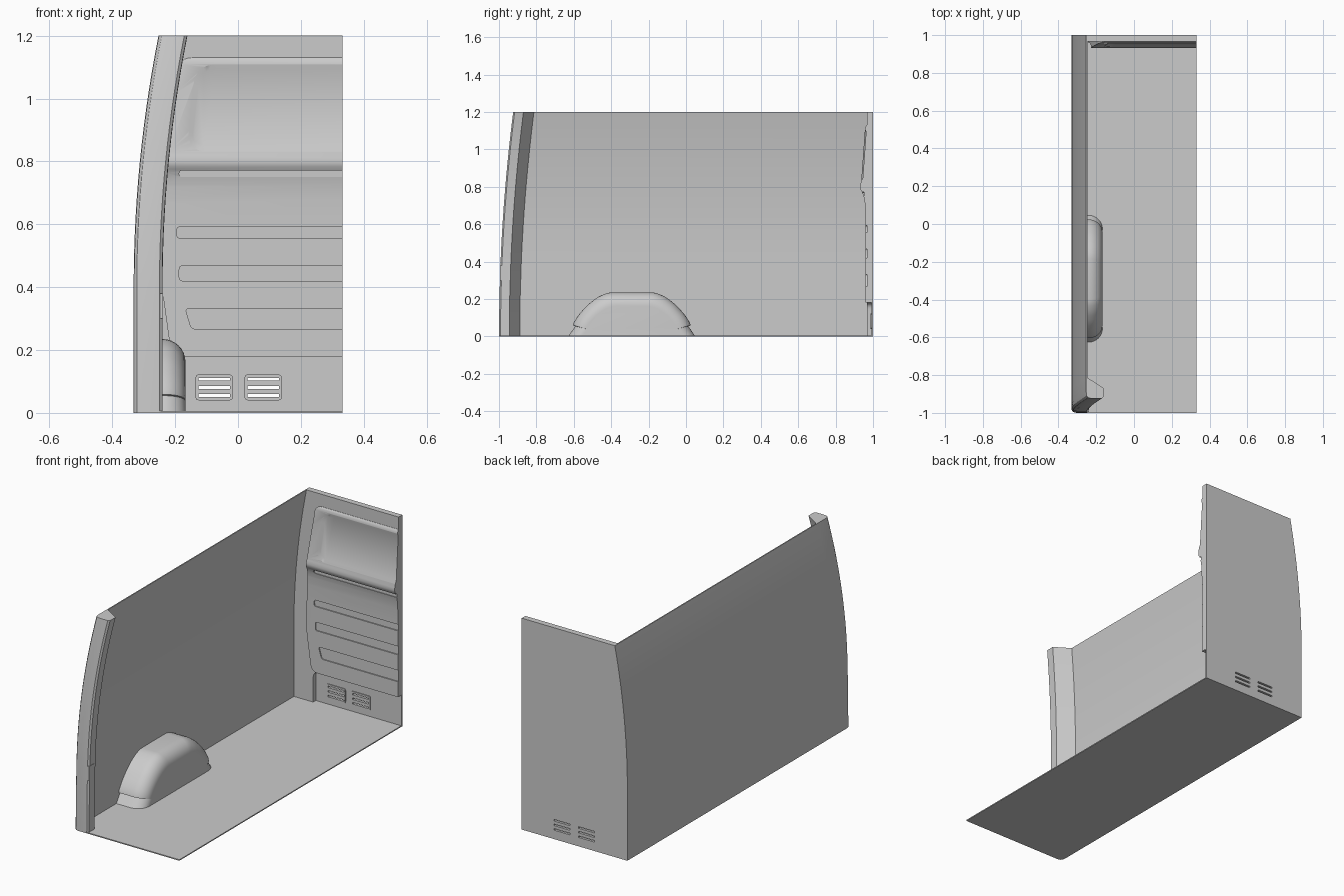
import bpy, bmesh, math
from mathutils import Vector

if "Cube" in bpy.data.objects:
    bpy.data.objects.remove(bpy.data.objects["Cube"])

W, H = 0.332, 1.2


def lean_x(z):
    return 0.079 * (max(z - 0.4, 0) / 0.8) ** 2


def lean_y(z):
    return 0.076 * (z / H) ** 2


def loft(name, rings, angle=30):
    """Solid through closed rings of equal point count, capped at both ends."""
    bm = bmesh.new()
    vs = [[bm.verts.new(p) for p in r] for r in rings]
    n = len(rings[0])
    for a, b in zip(vs, vs[1:]):
        for i in range(n):
            bm.faces.new((a[i], a[(i + 1) % n], b[(i + 1) % n], b[i]))
    bm.faces.new(vs[0])
    bm.faces.new(vs[-1])
    bmesh.ops.recalc_face_normals(bm, faces=bm.faces)
    me = bpy.data.meshes.new(name)
    bm.to_mesh(me)
    bm.free()
    ob = bpy.data.objects.new(name, me)
    bpy.context.collection.objects.link(ob)
    smooth(ob, angle)
    return ob


def smooth(ob, angle=30):
    bpy.ops.object.select_all(action='DESELECT')
    ob.select_set(True)
    bpy.context.view_layer.objects.active = ob
    bpy.ops.object.shade_smooth_by_angle(angle=math.radians(angle))


def rounded(pts, r, n=6):
    """Polygon with softened corners."""
    pts = [Vector(p) for p in pts]
    out = []
    for i, c in enumerate(pts):
        u, v = pts[i - 1] - c, pts[(i + 1) % len(pts)] - c
        a = c + u.normalized() * min(r, u.length * 0.45)
        b = c + v.normalized() * min(r, v.length * 0.45)
        for k in range(n + 1):
            t = k / n
            out.append(a * (1 - t) ** 2 + c * 2 * t * (1 - t) + b * t * t)
    return out


def prism_y(name, outline, y0, y1):
    return loft(name, [[(x, y, z) for x, z in outline] for y in (y0, y1)])


def rect(x0, x1, z0, z1):
    return [(x0, z0), (x1, z0), (x1, z1), (x0, z1)]


def boolean(ob, cutter, op='DIFFERENCE'):
    m = ob.modifiers.new("cut", 'BOOLEAN')
    m.object, m.operation, m.solver = cutter, op, 'EXACT'
    bpy.ops.object.select_all(action='DESELECT')
    ob.select_set(True)
    bpy.context.view_layer.objects.active = ob
    bpy.ops.object.modifier_apply(modifier=m.name)
    bpy.data.objects.remove(cutter)


levels = [0, 0.2, 0.4] + [0.4 + 0.8 * i / 14 for i in range(1, 15)]

# Floor sheet with a rounded rear corner
corner = [(-0.305, -1), (-0.322, -0.995), (-0.33, -0.985), (-W, -0.965)]
floor_pts = [(-W, 1), (W, 1), (W, -1)] + corner
loft("floor", [[(x, y, z) for x, y in floor_pts] for z in (0, 0.006)])

# Curved side wall, thin sheet
t = 0.006
loft("side_wall", [[(-W + lean_x(z), -0.9 + lean_y(z), z), (-W + lean_x(z), 1, z),
                    (-W + t + lean_x(z), 1, z), (-W + t + lean_x(z), -0.9 + lean_y(z), z)]
                   for z in levels])

# Rear pillar swept up the same curve
section = [(-W, -0.885)] + corner[::-1] + [(-0.25, -1), (-0.241, -0.992), (-0.24, -0.945)]
loft("rear_pillar", [[(x + lean_x(z), y + lean_y(z), z) for x, y in section] for z in levels])
loft("striker_plate", [[(x, y, z) for x, z in rect(-0.248, -0.2385, 0.3, 0.38)]
                       for y in (-0.9955, -0.95)])

# Wheel arch with rolled inner edge
arch = [(0.34, 0), (0.322, 0.055), (0.285, 0.115), (0.235, 0.17), (0.18, 0.212), (0.125, 0.235)]
arch = rounded(arch[1:] + [(-y, z) for y, z in arch[1:][::-1]], 0.02, 2)
arch = [(0.34, 0)] + [(p.x, p.y) for p in arch] + [(-0.34, 0)]
R = 0.073
steps = [(-W + 0.002, 0)] + [(-0.24 + R * math.sin(a), R * (1 - math.cos(a)))
                             for a in [math.pi / 2 * i / 8 for i in range(9)]]
loft("wheel_arch", [[(x, -0.29 + y * (0.34 - d) / 0.34, z * (0.235 - d) / 0.235)
                     for y, z in arch] for x, d in steps], 40)

# Bulkhead backing plate, recessed at the bottom
outline = [(-W + lean_x(z), z) for z in levels] + [(W, H), (W, 0)]
backing = prism_y("bulkhead_plate", outline, 0.967, 1)
recess = rounded([(-0.205, -0.1), (0.5, -0.1), (0.5, 0.18), (-0.205, 0.18)], 0.035)
boolean(backing, prism_y("recess_cutter", recess, 0.8, 0.991))

# Two louvred vents through the recessed plate
for i, x in enumerate((-0.135, 0.021)):
    frame = prism_y(f"vent_frame_{i + 1}",
                    rounded(rect(x, x + 0.118, 0.04, 0.122), 0.01, 3), 0.986, 0.992)
    for z in (0.055, 0.081, 0.107):
        for part in (backing, frame):
            boolean(part, prism_y("slot_cutter",
                                  rect(x + 0.009, x + 0.109, z - 0.0045, z + 0.0045), 0.9, 1.1))
    smooth(frame)
smooth(backing)

# Bulkhead lining: side profile trimmed by its front outline
profile = [(0.975, 0.1), (0.961, 0.1), (0.961, 0.6), (0.959, 0.68), (0.955, 0.725), (0.949, 0.752),
           (0.942, 0.77), (0.934, 0.784), (0.931, 0.795), (0.932, 0.81), (0.937, 0.83),
           (0.957, 1.11), (0.96, 1.122), (0.967, 1.132), (0.975, 1.14)]
lining = loft("bulkhead_lining", [[(x, y, z) for y, z in profile] for x in (-0.4, W)])
left = [(-0.245 + lean_x(z), z) for z in [0.42 + 0.07 * i for i in range(10)]]
trim = [(0.5, 0.18), (-0.212, 0.18)] + left + [(-0.186, 1.13), (0.5, 1.13)]
trim = rounded(trim, 0.04, 5)
boolean(lining, prism_y("trim_cutter", trim, 0.8, 0.97), 'INTERSECT')

# Horizontal pressed grooves
for pts, r, depth in ((rect(-0.195, 0.5, 0.556, 0.592), 0.012, 0.99),
                      (rect(-0.187, 0.5, 0.42, 0.468), 0.012, 0.99),
                      ([(-0.148, 0.267), (0.5, 0.267), (0.5, 0.332), (-0.168, 0.332)], 0.014, 0.99),
                      (rect(-0.187, 0.5, 0.75, 0.771), 0.009, 0.953)):
    boolean(lining, prism_y("groove_cutter", rounded(pts, r), 0.8, depth))


# Upper window-shaped recess with sloped border
def surf(z):
    return 0.937 + (z - 0.83) * 0.0714


def window(inset, off):
    c = [(-0.163 + inset, 0.832 + inset), (0.5, 0.832 + inset),
         (0.5, 1.108 - inset), (-0.135 + inset, 1.108 - inset)]
    return [(p.x, surf(p.y) + off, p.y) for p in rounded(c, 0.065 - inset, 8)]


boolean(lining, loft("window_cutter", [window(-0.016, -0.008), window(0.014, 0.007)]))
smooth(lining)
